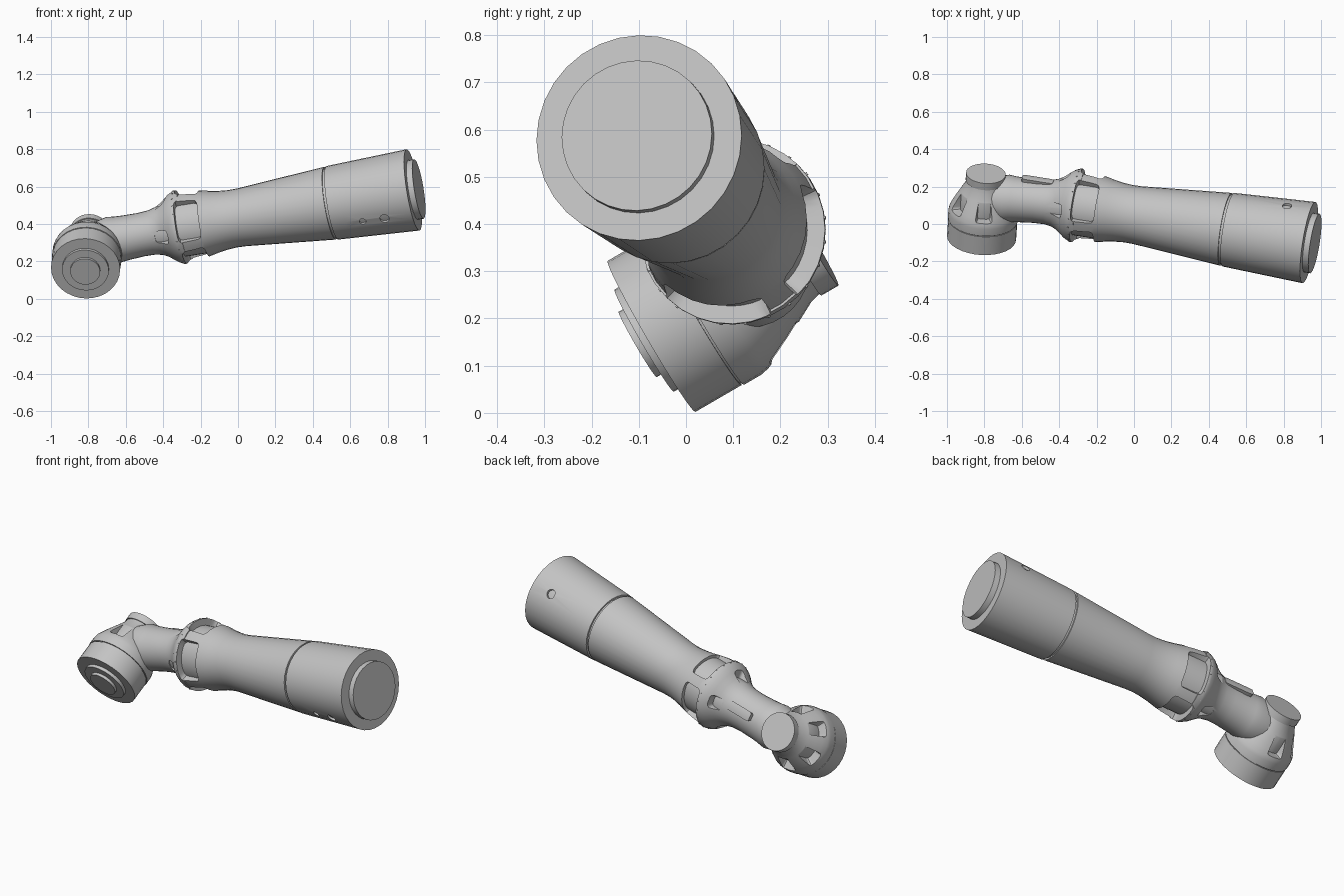
import bpy, bmesh
from math import pi, sin, cos, radians
from mathutils import Matrix, Vector

cube = bpy.data.objects.get("Cube")
if cube:
    bpy.data.objects.remove(cube)

SIDES = 32
grey = bpy.data.materials.new("light grey")
grey.use_nodes = True
grey.diffuse_color = (0.55, 0.55, 0.55, 1)
grey.node_tree.nodes["Principled BSDF"].inputs["Base Color"].default_value = grey.diffuse_color


def frame(origin, axis, side):
    """Local frame: z along the axis, x as close to side as possible."""
    z = Vector(axis).normalized()
    x = Vector(side)
    x = (x - z * x.dot(z)).normalized()
    return Matrix.Translation(origin) @ Matrix((x, z.cross(x), z)).transposed().to_4x4()


ARM = frame((-0.81, 0.18, 0.303), (1, -0.16, 0.16), (0, 1, 0))
ELBOW = frame((-0.815, -0.073, 0.162), (0.058, 0.86, 0.5), (-1, 0, 0))


def finish(name, bm, matrix):
    bmesh.ops.recalc_face_normals(bm, faces=bm.faces)
    mesh = bpy.data.meshes.new(name)
    bm.to_mesh(mesh)
    bm.free()
    mesh.materials.append(grey)
    obj = bpy.data.objects.new(name, mesh)
    obj.matrix_world = matrix
    bpy.context.collection.objects.link(obj)
    return obj


def revolve(name, profile, matrix, shift=None):
    """Closed solid of revolution from (height, radius) points."""
    bm = bmesh.new()
    rings = []
    for h, r in profile:
        off = shift(h) if shift else Vector()
        rings.append([bm.verts.new(Vector((r * cos(2 * pi * i / SIDES),
                                           r * sin(2 * pi * i / SIDES), h)) + off)
                      for i in range(SIDES)])
    for a, b in zip(rings, rings[1:]):
        for i in range(SIDES):
            j = (i + 1) % SIDES
            bm.faces.new((a[i], a[j], b[j], b[i]))
    bm.faces.new(rings[0])
    bm.faces.new(rings[-1])
    return finish(name, bm, matrix)


def curved_pad(bm, angle, half_angle, low, high, inner, outer, power=8):
    """Rounded block wrapped round the axis; power 2 is round, 8 is boxy."""
    steps, mid, half = 12, (low + high) / 2, (high - low) / 2
    columns = []
    for i in range(steps + 1):
        u = 0.995 * sin(pi * (i / steps - 0.5))
        w = half * (1 - abs(u) ** power) ** (1 / power)
        a = radians(angle + u * half_angle)
        columns.append([bm.verts.new((r * cos(a), r * sin(a), h)) for r, h in
                        ((inner, mid - w), (inner, mid + w), (outer, mid + w), (outer, mid - w))])
    for a, b in zip(columns, columns[1:]):
        for i in range(4):
            j = (i + 1) % 4
            bm.faces.new((a[i], a[j], b[j], b[i]))
    bm.faces.new(columns[0])
    bm.faces.new(columns[-1])


def carve(obj, pads):
    """Cut a set of wrapped pockets out of a solid."""
    bm = bmesh.new()
    for pad in pads:
        curved_pad(bm, *pad)
    cutter = finish("pocket_cutter", bm, obj.matrix_world.copy())
    cutter.hide_render = True
    mod = obj.modifiers.new("pockets", "BOOLEAN")
    mod.operation, mod.solver, mod.object = "DIFFERENCE", "EXACT", cutter
    bpy.context.view_layer.update()
    bpy.context.view_layer.objects.active = obj
    bpy.ops.object.modifier_apply(modifier=mod.name)
    bpy.data.objects.remove(cutter)


# Elbow housing: stepped face, collar, seam, dome and rear cap
elbow = revolve("elbow_housing", [
    (-0.034, 0.08), (-0.018, 0.08), (-0.018, 0.125), (0, 0.125), (0, 0.185),
    (0.113, 0.185), (0.113, 0.18), (0.118, 0.18), (0.118, 0.187), (0.16, 0.187),
    (0.18, 0.183), (0.21, 0.17), (0.25, 0.15), (0.29, 0.128), (0.33, 0.107),
    (0.355, 0.1), (0.355, 0.106), (0.397, 0.106)], ELBOW)
carve(elbow, [(a, 15, 0.19, 0.29, 0.13, 0.25) for a in (-90, -30, 30, 90)])

# Forearm: neck, flange and tapering tube; the neck leans towards the elbow collar
to_collar = ARM.to_3x3().inverted() @ Vector((-0.058, -0.86, -0.5))
forearm = revolve("forearm", [
    (0.04, 0.11), (0.13, 0.13), (0.17, 0.124), (0.22, 0.12), (0.3, 0.117), (0.36, 0.12),
    (0.4, 0.13), (0.43, 0.146), (0.46, 0.17), (0.48, 0.185), (0.5, 0.195), (0.51, 0.198),
    (0.54, 0.198), (0.54, 0.193), (0.6, 0.187), (0.65, 0.178), (0.7, 0.167),
    (0.75, 0.159), (0.8, 0.155), (0.85, 0.156), (1.335, 0.197), (1.335, 0.188),
    (1.352, 0.188)], ARM, lambda s: to_collar * max(0, 0.04 * (1 - s / 0.45)))
carve(forearm,
      [(a, 36, 0.52, 0.645, 0.16, 0.3) for a in (-10, 80, 170, 260)]
      + [(a, 14, 0.39, 0.465, 0.128, 0.3, 4) for a in (15, 105, 195, 285)])

# Sleeve at the wide end with a raised end disc and port holes
sleeve = revolve("end_sleeve", [
    (1.348, 0.199), (1.43, 0.203), (1.79, 0.22), (1.79, 0.161), (1.822, 0.161)], ARM)
carve(sleeve, [(217, 5, 1.502, 1.538, 0.196, 0.3, 2),
               (217, 7, 1.615, 1.665, 0.2, 0.3, 2),
               (33, 7, 1.635, 1.685, 0.2, 0.3, 2)])

# Cover plate on the back of the neck
plate_mesh = bmesh.new()
curved_pad(plate_mesh, 25, 13, 0.21, 0.38, 0.09, 0.121)
plate = finish("neck_cover_plate", plate_mesh, ARM)

# Flange bolt heads
bolts = bmesh.new()
for i in range(24):
    curved_pad(bolts, 7.5 + i * 15, 1, 0.508, 0.515, 0.18, 0.2, 2)
bolt_ring = finish("flange_bolts", bolts, ARM)

for obj in bpy.context.selected_objects:
    obj.select_set(False)
for obj in (elbow, forearm, sleeve, plate, bolt_ring):
    obj.select_set(True)
bpy.context.view_layer.objects.active = forearm
bpy.ops.object.shade_smooth_by_angle(angle=radians(30))
